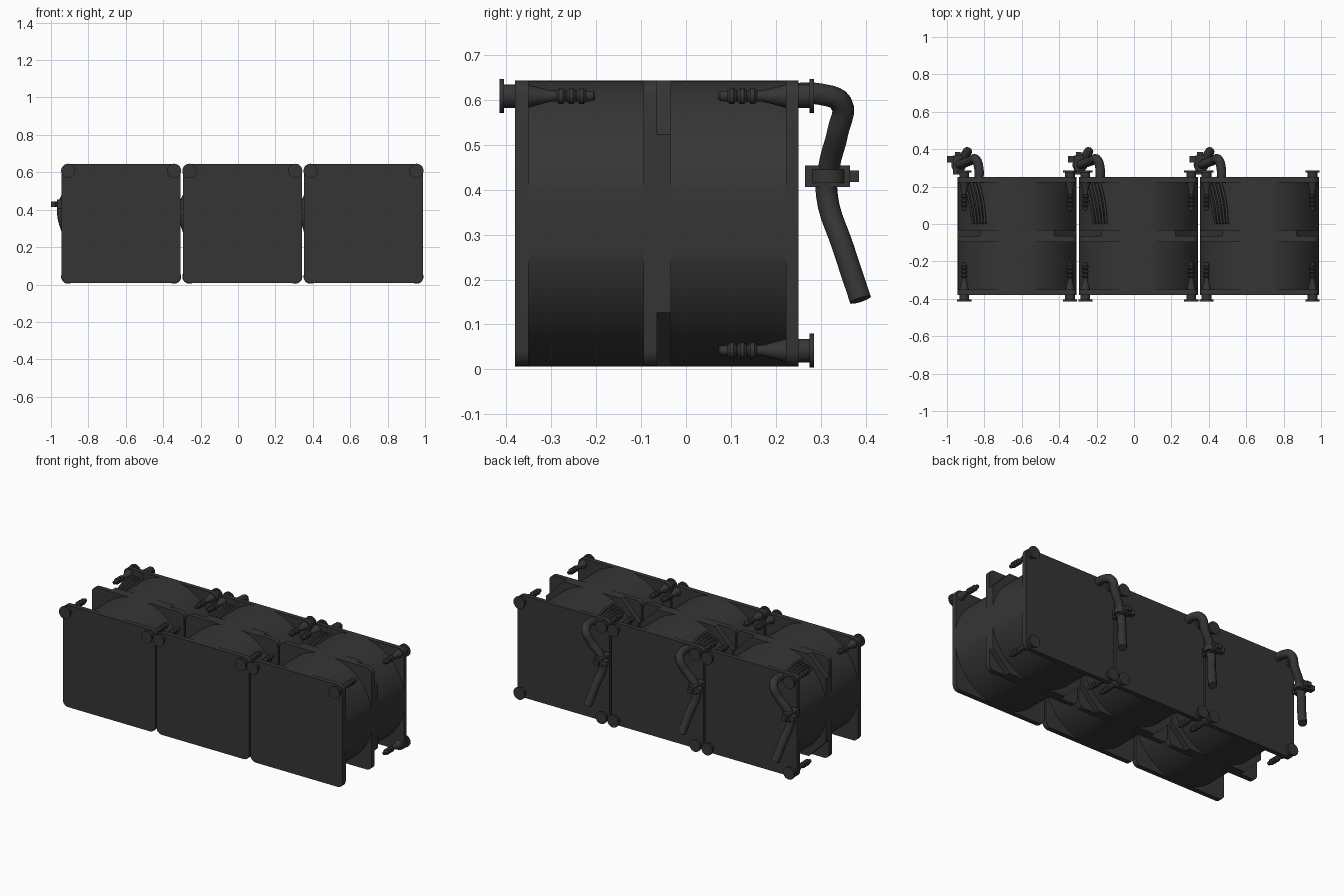
import bpy, bmesh, math
from mathutils import Vector

if "Cube" in bpy.data.objects:
    bpy.data.objects.remove(bpy.data.objects["Cube"], do_unlink=True)

mat = bpy.data.materials.new("charcoal plastic")
mat.use_nodes = True
COLOR = (0.036, 0.036, 0.036, 1)
mat.diffuse_color = COLOR
mat.node_tree.nodes["Principled BSDF"].inputs["Base Color"].default_value = COLOR

HALF = 0.318      # half width of a module
MID_Z = 0.325     # height of the module axis
PIN = 0.283       # fastener offset from the axis
SPACING = 0.648
FIRST = -0.625


def finish(name, bm, smooth=True):
    bmesh.ops.recalc_face_normals(bm, faces=bm.faces)
    me = bpy.data.meshes.new(name)
    bm.to_mesh(me)
    bm.free()
    me.materials.append(mat)
    ob = bpy.data.objects.new(name, me)
    bpy.context.collection.objects.link(ob)
    if smooth:
        bpy.ops.object.select_all(action='DESELECT')
        ob.select_set(True)
        bpy.context.view_layer.objects.active = ob
        bpy.ops.object.shade_smooth_by_angle(angle=math.radians(35))
    return ob


def prism(name, outline, cx, y0, y1):
    """Extrude an x/z outline along y."""
    bm = bmesh.new()
    face = bm.faces.new([bm.verts.new((cx + x, y0, MID_Z + z)) for x, z in outline])
    ext = bmesh.ops.extrude_face_region(bm, geom=[face])
    verts = [v for v in ext["geom"] if isinstance(v, bmesh.types.BMVert)]
    bmesh.ops.translate(bm, verts=verts, vec=(0, y1 - y0, 0))
    return finish(name, bm)


def rounded_square(r, steps=6):
    pts = []
    for q, (sx, sz) in enumerate(((1, 1), (-1, 1), (-1, -1), (1, -1))):
        for i in range(steps + 1):
            a = (q + i / steps) * math.pi / 2
            pts.append((sx * (HALF - r) + r * math.cos(a), sz * (HALF - r) + r * math.sin(a)))
    return pts


def clipped_circle(r, n=96):
    clamp = lambda v: max(-HALF, min(HALF, v))
    return [(clamp(r * math.cos(2 * math.pi * i / n)), clamp(r * math.sin(2 * math.pi * i / n)))
            for i in range(n)]


def chamfered_square(c):
    k = HALF - c
    return [(HALF, -k), (HALF, k), (k, HALF), (-k, HALF),
            (-HALF, k), (-HALF, -k), (-k, -HALF), (k, -HALF)]


def lathe(name, profile, x, z, flip, n=20):
    """Spin (y, radius) pairs around a y-parallel axis; flip mirrors to the back."""
    bm = bmesh.new()
    rings = []
    for y, r in profile:
        yy = -0.13 - y if flip else y
        rings.append([bm.verts.new((x + r * math.cos(2 * math.pi * i / n), yy,
                                    z + r * math.sin(2 * math.pi * i / n))) for i in range(n)])
    for a, b in zip(rings, rings[1:]):
        for i in range(n):
            j = (i + 1) % n
            bm.faces.new((a[i], a[j], b[j], b[i]))
    bm.faces.new(rings[0])
    bm.faces.new(rings[-1])
    return finish(name, bm)


def tube(name, points, radius, res=5):
    cu = bpy.data.curves.new(name, 'CURVE')
    cu.dimensions = '3D'
    cu.bevel_depth = radius
    cu.bevel_resolution = 3
    cu.resolution_u = res
    cu.use_fill_caps = True
    sp = cu.splines.new('BEZIER')
    sp.bezier_points.add(len(points) - 1)
    for bp, p in zip(sp.bezier_points, points):
        bp.co = p
        bp.handle_left_type = bp.handle_right_type = 'AUTO'
    cu.materials.append(mat)
    ob = bpy.data.objects.new(name, cu)
    bpy.context.collection.objects.link(ob)
    return ob


def box(name, centre, size):
    bm = bmesh.new()
    bmesh.ops.create_cube(bm, size=1)
    for v in bm.verts:
        v.co = Vector(centre) + Vector(a * b for a, b in zip(v.co, size))
    return finish(name, bm, False)


# rubber fastener: head, shank, taper and three beads
FASTENER = [(-0.415, 0.038), (-0.405, 0.038), (-0.405, 0.026), (-0.35, 0.026),
            (-0.345, 0.024), (-0.30, 0.012)]
for b in range(3):
    y = -0.288 + b * 0.023
    FASTENER += [(y, 0.012), (y + 0.006, 0.018), (y + 0.014, 0.018), (y + 0.02, 0.012)]
FASTENER += [(-0.206, 0.011), (-0.202, 0.007)]

HOSE = [(-0.205, 0.22, 0.612), (-0.205, 0.30, 0.612), (-0.22, 0.345, 0.592),
        (-0.25, 0.338, 0.53), (-0.305, 0.318, 0.45), (-0.318, 0.313, 0.39),
        (-0.29, 0.35, 0.27), (-0.265, 0.388, 0.155)]

for m in range(3):
    cx = FIRST + m * SPACING

    # end plates and the stepped middle flange
    prism("front_plate", rounded_square(0.035), cx, -0.38, -0.35)
    prism("back_plate", rounded_square(0.035), cx, 0.222, 0.25)
    prism("middle_flange", rounded_square(0.035), cx, -0.095, -0.065)
    prism("middle_flange_step", chamfered_square(0.12), cx, -0.065, -0.033)

    # drum housing, flattened where it meets the square sides
    prism("front_drum", clipped_circle(0.326), cx, -0.35, -0.095)
    prism("back_drum", clipped_circle(0.326), cx, -0.033, 0.222)

    # corner fasteners: top pair in front, all four at the back
    for sx in (-1, 1):
        lathe("front_fastener", FASTENER, cx + sx * PIN, MID_Z + PIN, False)
        for sz in (-1, 1):
            lathe("back_fastener", FASTENER, cx + sx * PIN, MID_Z + sz * PIN, True)

    # hose behind the module with its clip
    tube("cable_hose", [(cx + x, y, z) for x, y, z in HOSE], 0.025)
    bm = bmesh.new()
    bmesh.ops.create_cone(bm, cap_ends=True, segments=24, radius1=0.04, radius2=0.04, depth=0.03)
    bmesh.ops.translate(bm, verts=bm.verts, vec=(cx - 0.312, 0.316, 0.43))
    finish("hose_clip_ring", bm)
    box("hose_clip_block", (cx - 0.318, 0.315, 0.43), (0.05, 0.1, 0.048))
    box("hose_clip_tab", (cx - 0.35, 0.345, 0.43), (0.05, 0.035, 0.03))
    box("hose_clip_screw", (cx - 0.318, 0.372, 0.43), (0.03, 0.026, 0.026))

    # loose wires leading from the hose into the top corner
    for w in range(5):
        tube("wire", [(cx - 0.28 + 0.018 * w, 0.225, 0.60),
                      (cx - 0.255 + 0.018 * w, 0.12, 0.595 + 0.006 * w),
                      (cx - 0.235 + 0.016 * w, 0.0, 0.575 + 0.01 * w)], 0.007, 4)
